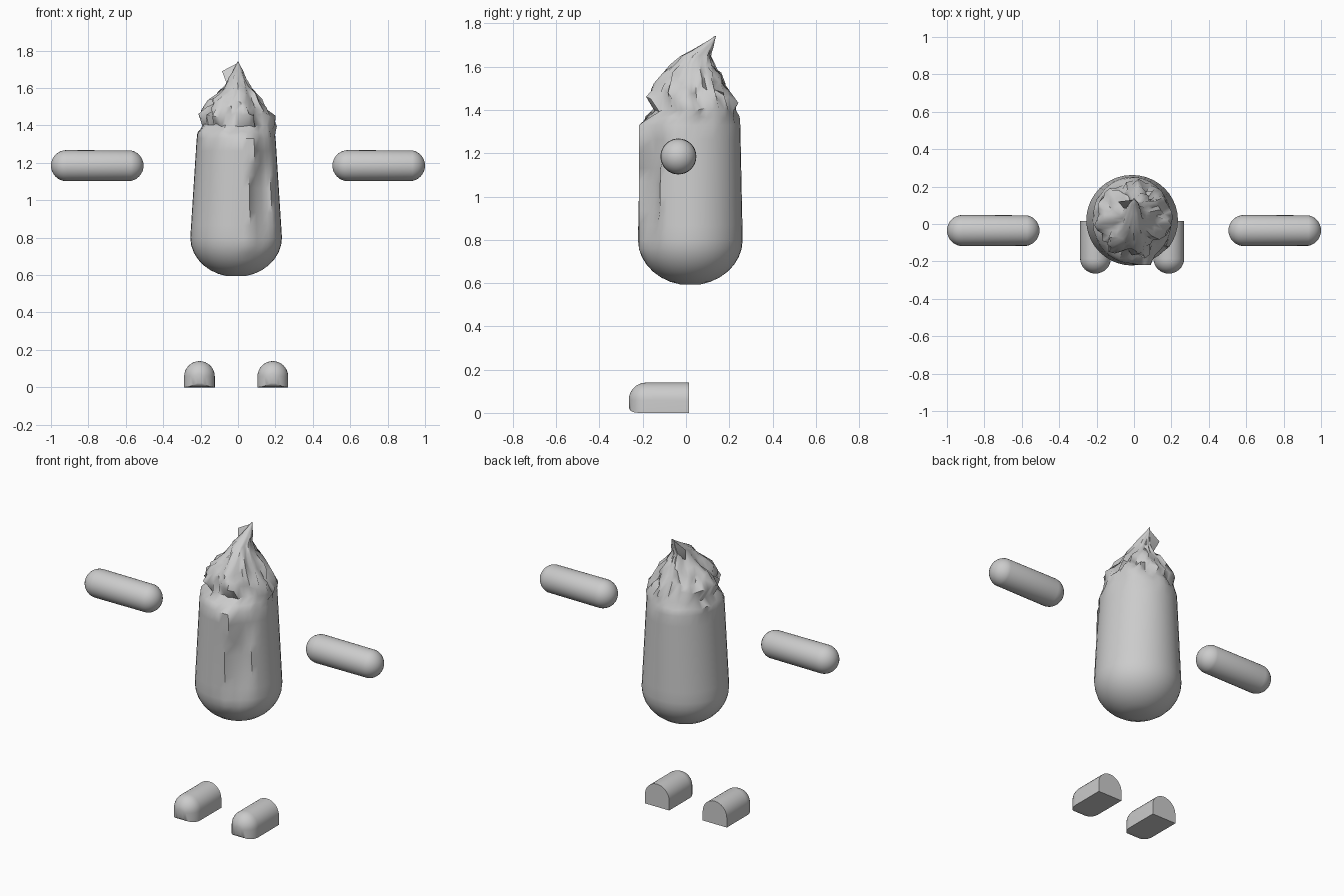
import bpy, bmesh, math, random
from mathutils import Vector

random.seed(4)
cube = bpy.data.objects.get("Cube")
if cube:
    bpy.data.objects.remove(cube)

grey = bpy.data.materials.new("light_grey")
grey.use_nodes = True
grey.diffuse_color = (0.6, 0.6, 0.6, 1)
grey.node_tree.nodes["Principled BSDF"].inputs["Base Color"].default_value = (0.6, 0.6, 0.6, 1)

MID = -0.01      # x of the symmetry plane


def finish(name, bm, angle=40):
    bmesh.ops.recalc_face_normals(bm, faces=bm.faces)
    mesh = bpy.data.meshes.new(name)
    bm.to_mesh(mesh)
    bm.free()
    mesh.materials.append(grey)
    obj = bpy.data.objects.new(name, mesh)
    bpy.context.collection.objects.link(obj)
    bpy.ops.object.select_all(action='DESELECT')
    obj.select_set(True)
    bpy.context.view_layer.objects.active = obj
    bpy.ops.object.shade_smooth_by_angle(angle=math.radians(angle))
    return obj


def loft(bm, rings):
    """Skin a list of point rings and cap both ends."""
    loops = [[bm.verts.new(p) for p in ring] for ring in rings]
    n = len(loops[0])
    for a, b in zip(loops, loops[1:]):
        for i in range(n):
            j = (i + 1) % n
            bm.faces.new((a[i], a[j], b[j], b[i]))
    bm.faces.new(loops[0][::-1])
    bm.faces.new(loops[-1])


# Arms: floating capsules
def arm(name, x):
    bm = bmesh.new()
    bmesh.ops.create_uvsphere(bm, u_segments=32, v_segments=16, radius=0.083)
    for v in bm.verts:
        v.co.z += 0.1645 if v.co.z > 1e-4 else -0.1645
    for v in bm.verts:
        v.co = Vector((v.co.z + x, v.co.x - 0.035, v.co.y + 1.185))
    finish(name, bm)


arm("right_arm", -0.7525)
arm("left_arm", 0.7525)


# Feet: domed shoes, flat sole and heel, rounded toe
def foot(name, x):
    bm = bmesh.new()
    rad, base, toe = 0.082, 0.058, -0.185
    stations = [(0.015, 1.0)] + [(toe - 0.08 * math.sin(t), math.cos(t))
                                 for t in (k * math.pi / 16 for k in range(8))]
    rings = []
    for y, s in stations:
        ring = [(x + rad * s * math.cos(a), y, base + rad * s * math.sin(a))
                for a in (k * math.pi / 16 for k in range(17))]
        sole = base * (1 - s) ** 2 * 0.6
        ring += [(x + rad * s * u, y, sole) for u in (-1, -0.5, 0, 0.5, 1)]
        rings.append(ring)
    loft(bm, rings)
    finish(name, bm)


foot("right_foot", MID - 0.196)
foot("left_foot", MID + 0.196)

# Body and whipped top: rows of height, centre x, centre y, half width, half depth, roughness
rows = []
for k in range(1, 9):
    t = k * math.pi / 16
    rows.append((0.8 - 0.21 * math.cos(t), MID, 0.02, 0.245 * math.sin(t), 0.242 * math.sin(t), 0))
for k in range(1, 9):
    f = k / 8
    rows.append((0.8 + 0.53 * f, MID, 0.02, 0.245 - 0.034 * f, 0.242 - 0.011 * f, 0))
rows += [
    (1.365, MID, 0.03, 0.205, 0.215, 0.01),
    (1.40, 0.0, 0.04, 0.195, 0.185, 0.012),
    (1.45, -0.01, 0.025, 0.185, 0.185, 0.024),
    (1.49, -0.01, 0.025, 0.163, 0.165, 0.022),
    (1.53, -0.01, 0.025, 0.137, 0.15, 0.018),
    (1.57, 0.0, 0.025, 0.1, 0.13, 0.014),
    (1.61, 0.0, 0.03, 0.068, 0.095, 0.008),
    (1.65, -0.005, 0.045, 0.046, 0.068, 0.004),
    (1.69, 0.0, 0.088, 0.027, 0.037, 0.002),
    (1.72, 0.0, 0.117, 0.012, 0.016, 0),
    (1.743, 0.0, 0.137, 0.002, 0.002, 0),
]
SEG = 40
rings = []
for z, cx, cy, rx, ry, rough in rows:
    ring = []
    for i in range(SEG):
        a = 2 * math.pi * i / SEG
        s = 1 + (random.uniform(-1, 1) + 0.5 * math.sin(7 * a + 20 * z)) * rough / max(rx, 0.01)
        x, y = cx + rx * s * math.cos(a), cy + ry * s * math.sin(a)
        # Front folds: a raised strip with a hollow beside it
        if 0.74 < z < 1.34 and y < 0:
            if 0.09 < x < 0.17:
                y += 0.03 * math.sin(math.pi * (z - 0.74) / 0.6)
            elif -0.01 < x < 0.09:
                y = -0.218
        ring.append((x, y, z + random.uniform(-0.8, 0.8) * rough))
    rings.append(ring)
bm = bmesh.new()
loft(bm, rings)
finish("body", bm, 50)

# Small curled flap beside the tip
bm = bmesh.new()
pts = [(0, 0.13, 1.735), (-0.085, 0.12, 1.69), (-0.055, 0.085, 1.61), (0.01, 0.07, 1.62), (0.01, 0.11, 1.63)]
for p in pts:
    bm.verts.new(p)
bmesh.ops.convex_hull(bm, input=bm.verts)
finish("tip_curl", bm)
